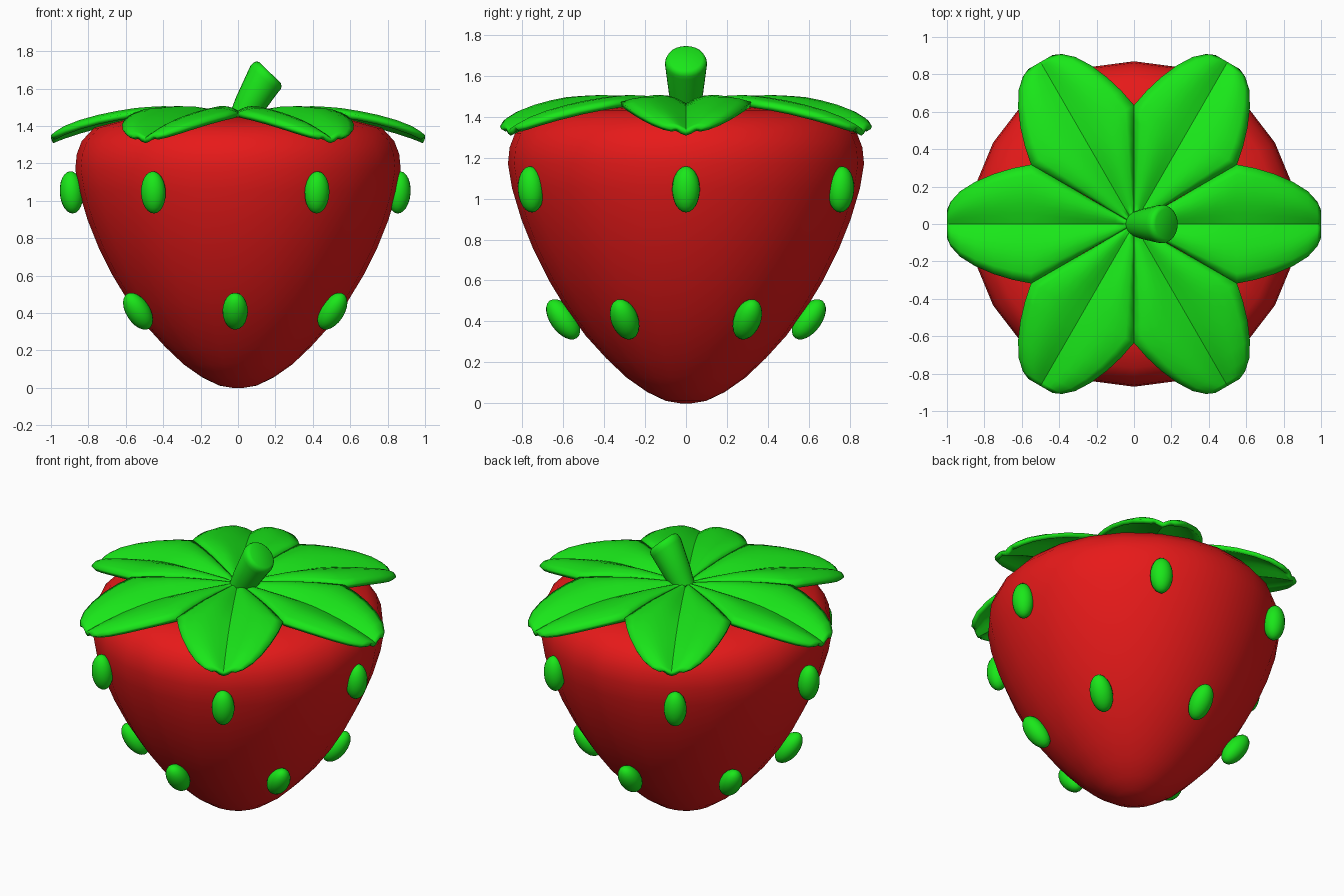
import bpy, bmesh, math
from mathutils import Matrix, Vector

if "Cube" in bpy.data.objects:
    bpy.data.objects.remove(bpy.data.objects["Cube"])


def material(name, color):
    m = bpy.data.materials.new(name)
    m.diffuse_color = color
    m.use_nodes = True
    m.node_tree.nodes["Principled BSDF"].inputs["Base Color"].default_value = m.diffuse_color
    return m


RED = material("berry_red", (0.8, 0.01, 0.01, 1))
GREEN = material("leaf_green", (0.01, 0.8, 0.01, 1))


def finish(bm, name, mat, angle=60):
    bmesh.ops.recalc_face_normals(bm, faces=bm.faces)
    me = bpy.data.meshes.new(name)
    bm.to_mesh(me)
    bm.free()
    ob = bpy.data.objects.new(name, me)
    bpy.context.collection.objects.link(ob)
    me.materials.append(mat)
    bpy.ops.object.select_all(action='DESELECT')
    ob.select_set(True)
    bpy.context.view_layer.objects.active = ob
    bpy.ops.object.shade_smooth_by_angle(angle=math.radians(angle))
    return ob


def loft(bm, rings):
    for a, b in zip(rings, rings[1:]):
        n = len(a)
        for i in range(n):
            bm.faces.new((a[i], a[(i + 1) % n], b[(i + 1) % n], b[i]))
    bm.faces.new(rings[0])
    bm.faces.new(rings[-1])


def ring(bm, x, z, r, tilt, n):
    rot = Matrix.Rotation(tilt, 3, 'Y')
    return [bm.verts.new(Vector((x, 0, z)) + rot @ Vector(
        (r * math.cos(math.tau * i / n), r * math.sin(math.tau * i / n), 0)))
        for i in range(n)]


# Berry body: (radius, height) profile
profile = [(0.03, 0), (0.1, 0.012), (0.19, 0.055), (0.29, 0.125), (0.39, 0.22),
           (0.49, 0.33), (0.585, 0.46), (0.67, 0.6), (0.745, 0.75), (0.805, 0.9),
           (0.85, 1.05), (0.87, 1.17), (0.862, 1.25), (0.835, 1.32),
           (0.77, 1.39), (0.62, 1.43), (0.4, 1.445), (0.05, 1.45)]
bm = bmesh.new()
loft(bm, [ring(bm, 0, z, r, 0, 24) for r, z in profile])
finish(bm, "berry", RED)

# Leaf: (distance along, half width, crease height), repeated six times
leaf_rows = [(0.02, 0.0115, 1.462), (0.1, 0.058, 1.465), (0.2, 0.115, 1.466),
             (0.3, 0.173, 1.465), (0.4, 0.231, 1.462), (0.48, 0.277, 1.458),
             (0.55, 0.318, 1.452), (0.65, 0.298, 1.436), (0.75, 0.268, 1.415),
             (0.85, 0.225, 1.387), (0.93, 0.175, 1.361), (0.98, 0.12, 1.342),
             (1.0, 0.075, 1.333)]
for k in range(6):
    bm = bmesh.new()
    rows = []
    for x, w, z in leaf_rows:
        h = 0.045 * min(1, x / 0.3, w / 0.2)
        rows.append([bm.verts.new((x, w * j / 6,
                                   z + h * math.sin(math.pi * 0.85 * abs(j) / 6)))
                     for j in range(-6, 7)])
    for a, b in zip(rows, rows[1:]):
        for j in range(12):
            bm.faces.new((a[j], b[j], b[j + 1], a[j + 1]))
    bm.transform(Matrix.Rotation(k * math.pi / 3, 4, 'Z'))
    leaf = finish(bm, f"leaf_{k + 1}", GREEN, 40)
    solid = leaf.modifiers.new("thickness", 'SOLIDIFY')
    solid.thickness = 0.028
    solid.offset = -1

# Stem: leaning and widening to a slanted, rounded cut end
bm = bmesh.new()
loft(bm, [ring(bm, *p, 24) for p in [
    (-0.005, 1.4, 0.06, 0.3), (0.06, 1.51, 0.083, 0.55), (0.14, 1.65, 0.102, 0.75),
    (0.155, 1.667, 0.102, 0.78), (0.166, 1.679, 0.095, 0.78), (0.172, 1.685, 0.08, 0.78)]])
finish(bm, "stem", GREEN)


# Seeds: two staggered rows of ellipsoids leaning with the body
def seed_row(label, start, radius, z, lean):
    for k in range(6):
        bm = bmesh.new()
        bmesh.ops.create_uvsphere(bm, u_segments=20, v_segments=12, radius=1)
        bm.transform(Matrix.Translation((-0.015, 0, z))
                     @ Matrix.Rotation(math.radians(start + 60 * k), 4, 'Z')
                     @ Matrix.Translation((radius, 0, 0))
                     @ Matrix.Rotation(math.radians(lean), 4, 'Y')
                     @ Matrix.Diagonal((0.063, 0.068, 0.113, 1)))
        finish(bm, f"{label}_seed_{k + 1}", GREEN)


seed_row("upper", 0, 0.875, 1.045, 4)
seed_row("lower", 30, 0.6, 0.41, 36)
